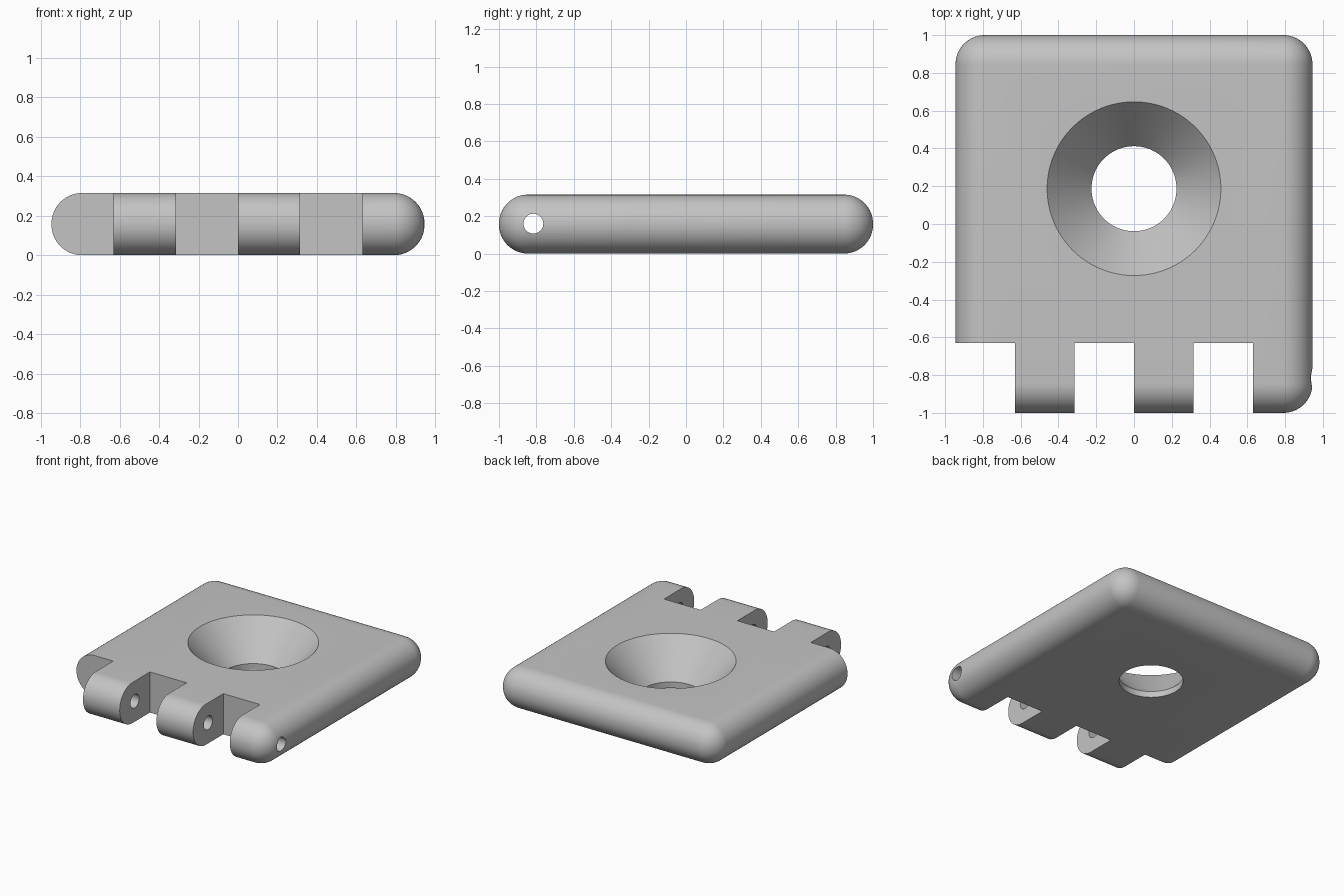
import bpy
import bmesh
import math
from mathutils import Matrix, Vector

if "Cube" in bpy.data.objects:
    bpy.data.objects.remove(bpy.data.objects["Cube"], do_unlink=True)

WIDTH, LENGTH, THICK = 1.89, 2.0, 0.315
KNUCKLE = WIDTH / 6
NOTCH_BACK = -0.63

grey = bpy.data.materials.new("plain_grey")
grey.use_nodes = True
colour = (0.55, 0.55, 0.55, 1)
grey.diffuse_color = colour
grey.node_tree.nodes["Principled BSDF"].inputs["Base Color"].default_value = colour


def new_object(name, bm):
    mesh = bpy.data.meshes.new(name)
    bmesh.ops.recalc_face_normals(bm, faces=bm.faces)
    bm.to_mesh(mesh)
    bm.free()
    mesh.materials.append(grey)
    obj = bpy.data.objects.new(name, mesh)
    bpy.context.collection.objects.link(obj)
    return obj


def box(name, low, high):
    low, high = Vector(low), Vector(high)
    bm = bmesh.new()
    matrix = Matrix.Translation((low + high) / 2) @ Matrix.Diagonal((*(high - low), 1))
    bmesh.ops.create_cube(bm, size=1, matrix=matrix)
    return new_object(name, bm)


def cone(name, r_low, r_high, depth, matrix, segments=96):
    bm = bmesh.new()
    bmesh.ops.create_cone(bm, cap_ends=True, segments=segments, radius1=r_low,
                          radius2=r_high, depth=depth, matrix=matrix)
    return new_object(name, bm)


# Plate with fully rounded edges and ball corners
plate = box("hinge_leaf", (-WIDTH / 2, -LENGTH / 2, 0), (WIDTH / 2, LENGTH / 2, THICK))
bevel = plate.modifiers.new("rounded_edges", "BEVEL")
bevel.width = 0.155
bevel.segments = 16

# Notches between the knuckles
cutters = []
for i in range(3):
    x = -WIDTH / 2 + 2 * i * KNUCKLE
    start = x - 0.1 if i == 0 else x
    cutters.append(box("notch_cutter", (start, -1.2, -0.1), (x + KNUCKLE, NOTCH_BACK, 0.5)))

# Pin bore through all knuckles
bore = Matrix.Translation((0, -0.816, 0.16)) @ Matrix.Rotation(math.pi / 2, 4, "Y")
cutters.append(cone("pin_cutter", 0.053, 0.053, 2.4, bore, 48))

# Countersunk screw hole: straight bore, then a cone continued above the top
cutters.append(cone("screw_cutter", 0.225, 0.225, 0.5, Matrix.Translation((0, 0.187, 0.1))))
floor, rise = 0.047, 0.4
top_radius = 0.225 + (0.46 - 0.225) * rise / (THICK - floor)
cutters.append(cone("countersink_cutter", 0.225, top_radius, rise,
                    Matrix.Translation((0, 0.187, floor + rise / 2))))

for cutter in cutters:
    cutter.hide_render = True
    cut = plate.modifiers.new(cutter.name, "BOOLEAN")
    cut.operation = "DIFFERENCE"
    cut.solver = "EXACT"
    cut.object = cutter

# Bake the cuts, drop the cutters and shade
graph = bpy.context.evaluated_depsgraph_get()
baked = bpy.data.meshes.new_from_object(plate.evaluated_get(graph))
plate.modifiers.clear()
plate.data = baked
baked.materials.clear()
baked.materials.append(grey)
for face in baked.polygons:
    face.material_index = 0
for cutter in cutters:
    bpy.data.objects.remove(cutter, do_unlink=True)

bpy.ops.object.select_all(action="DESELECT")
plate.select_set(True)
bpy.context.view_layer.objects.active = plate
bpy.ops.object.shade_smooth_by_angle(angle=math.radians(30))
